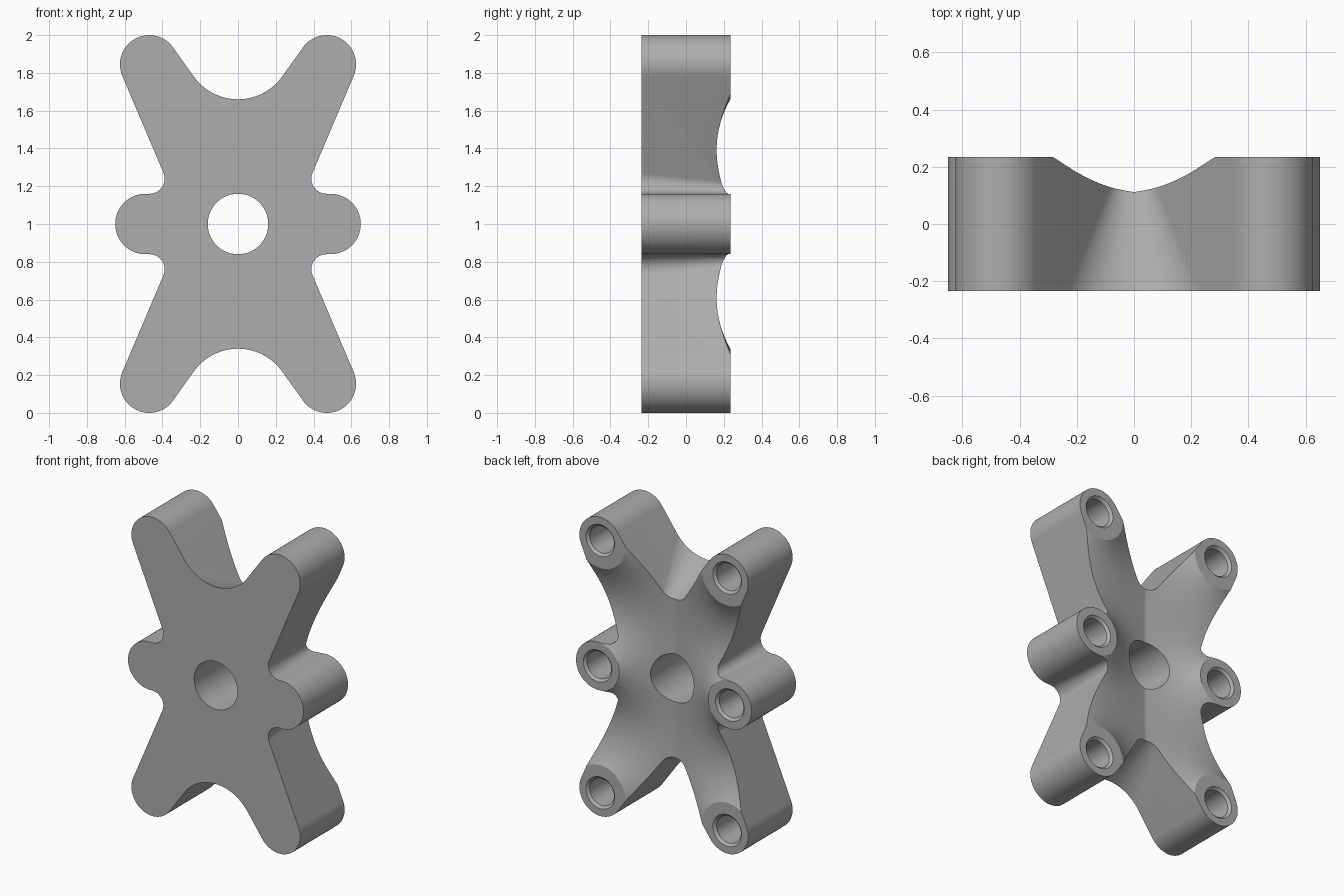
import bpy, bmesh
from math import sin, cos, tan, radians, exp, hypot, tau

cube = bpy.data.objects.get("Cube")
if cube:
    bpy.data.objects.remove(cube, do_unlink=True)

HALF = 0.235                                  # half thickness
ARM, ARM_R, ARM_IN, ARM_OUT = (0.47, 1.845), 0.155, 35.5, 23.0
LOBE, LOBE_R = (0.49, 1.0), 0.16
BOSSES = [(sx * ARM[0], z) for sx in (-1, 1) for z in (ARM[1], 2 - ARM[1])]
LOBES = [(sx * LOBE[0], LOBE[1]) for sx in (-1, 1)]

grey = bpy.data.materials.new("metal_grey")
grey.use_nodes = True
grey.diffuse_color = (0.42, 0.42, 0.42, 1)
grey.node_tree.nodes["Principled BSDF"].inputs["Base Color"].default_value = (0.42, 0.42, 0.42, 1)


def add_object(name, bm):
    bmesh.ops.recalc_face_normals(bm, faces=bm.faces[:])
    mesh = bpy.data.meshes.new(name)
    bm.to_mesh(mesh)
    bm.free()
    mesh.materials.append(grey)
    obj = bpy.data.objects.new(name, mesh)
    bpy.context.collection.objects.link(obj)
    return obj


def loft(name, rings):
    """Closed solid through rings given as (y, [(x, z), ...])."""
    bm = bmesh.new()
    loops = [[bm.verts.new((x, y, z)) for x, z in pts] for y, pts in rings]
    n = len(loops[0])
    for a, b in zip(loops, loops[1:]):
        for i in range(n):
            j = (i + 1) % n
            bm.faces.new((a[i], a[j], b[j], b[i]))
    bm.faces.new(loops[0])
    bm.faces.new(loops[-1])
    return add_object(name, bm)


def arc(c, r, start, end, n):
    angles = [radians(start + (end - start) * i / n) for i in range(n + 1)]
    return [(c[0] + r * cos(a), c[1] + r * sin(a)) for a in angles]


def circle(c, r, n=48):
    return [(c[0] + r * cos(tau * i / n), c[1] + r * sin(tau * i / n)) for i in range(n)]


def outline(valley_r, nook_r):
    """Plate outline with the given fillets between arms and beside lobes."""
    a, b = radians(ARM_IN), radians(ARM_OUT)
    # corners where the straight arm flanks would meet
    apex = ARM[1] + ARM_R * sin(a) - (ARM[0] - ARM_R * cos(a)) / tan(a)
    top = LOBE[1] + LOBE_R
    nook_x = ARM[0] + ARM_R * cos(b) - (ARM[1] - ARM_R * sin(b) - top) * tan(b)
    nook_c = (nook_x + nook_r / tan(radians(90 - ARM_OUT) / 2), top + nook_r)
    q = arc((0, apex + valley_r / sin(a)), valley_r, -90, -ARM_IN, 16)
    q += arc(ARM, ARM_R, 180 - ARM_IN, -ARM_OUT, 32)
    q += arc(nook_c, nook_r, 180 - ARM_OUT, 270, 16)
    q += arc(LOBE, LOBE_R, 90, 0, 16)
    half = q + [(x, 2 - z) for x, z in reversed(q[:-1])]
    return half + [(-x, z) for x, z in reversed(half[1:-1])]


def rise(p, centres, r, scale):
    t = min(hypot(p[0] - c[0], p[1] - c[1]) for c in centres) - r
    return 1 - exp(-t / scale)


def dish_cutter():
    """Sculpted hollow that leaves the six bosses standing."""
    bm = bmesh.new()
    nx, nz = 100, 140
    rows = []
    for i in range(nx + 1):
        row = []
        for k in range(nz + 1):
            p = (-0.75 + 1.5 * i / nx, -0.1 + 2.2 * k / nz)
            d = 0.18 * rise(p, BOSSES, 0.185, 0.28) * rise(p, LOBES, LOBE_R, 0.22)
            row.append(bm.verts.new((p[0], HALF - d, p[1])))
        rows.append(row)
    for a, b in zip(rows, rows[1:]):
        for k in range(nz):
            bm.faces.new((a[k], a[k + 1], b[k + 1], b[k]))
    top = bmesh.ops.extrude_face_region(bm, geom=bm.faces[:], use_keep_orig=True)
    for v in top["geom"]:
        if isinstance(v, bmesh.types.BMVert):
            v.co.y = 0.6
    return add_object("dish_cutter", bm)


# Plate: fillets taper from front to back
plate = loft("six_arm_bracket", [(-HALF, outline(0.287, 0.08)), (HALF, outline(0.045, 0.044))])

# Hollow back, centre bore and chamfered blind sockets
cutters = [dish_cutter(),
           loft("bore_cutter", [(-0.5, circle((0, 1), 0.16, 64)), (0.5, circle((0, 1), 0.16, 64))])]
for c in BOSSES + LOBES:
    cutters.append(loft("socket_cutter", [
        (HALF - 0.35, circle(c, 0.09)), (HALF - 0.016, circle(c, 0.09)),
        (HALF, circle(c, 0.106)), (HALF + 0.05, circle(c, 0.156))]))

bpy.ops.object.select_all(action="DESELECT")
plate.select_set(True)
bpy.context.view_layer.objects.active = plate
for cutter in cutters:
    cutter.hide_render = True
    mod = plate.modifiers.new("cut", "BOOLEAN")
    mod.operation, mod.solver, mod.object = "DIFFERENCE", "EXACT", cutter
    bpy.ops.object.modifier_apply(modifier=mod.name)
    bpy.data.objects.remove(cutter, do_unlink=True)

bpy.ops.object.shade_smooth_by_angle(angle=radians(24))
